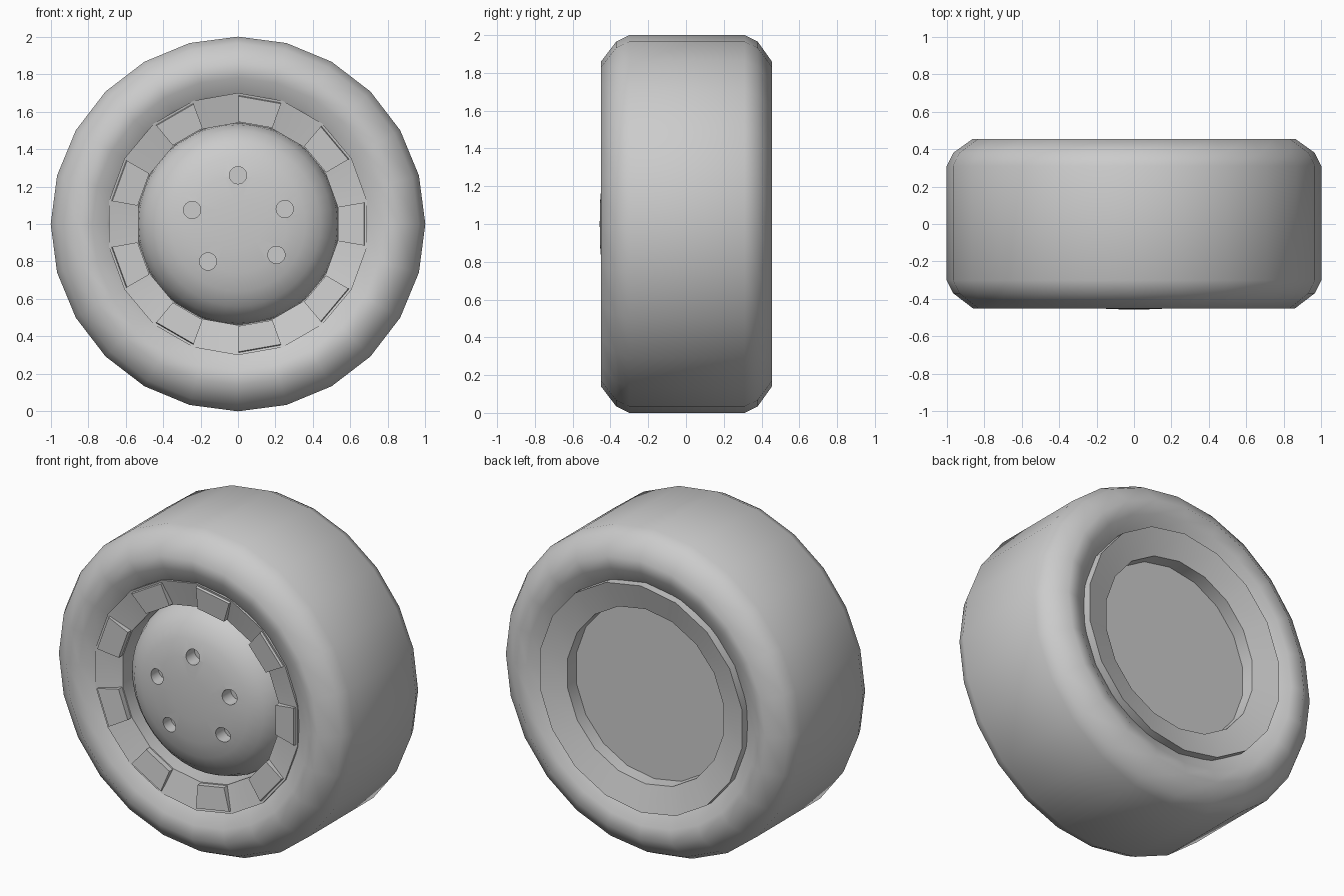
import bpy, bmesh, math

cube = bpy.data.objects.get("Cube")
if cube:
    bpy.data.objects.remove(cube)

grey = bpy.data.materials.new("plain grey")
grey.use_nodes = True
grey.diffuse_color = (0.6, 0.6, 0.6, 1)
grey.node_tree.nodes["Principled BSDF"].inputs["Base Color"].default_value = (0.6, 0.6, 0.6, 1)


def polar(r, y, degrees):
    """Point around the axle, measured clockwise from the top."""
    a = math.radians(degrees)
    return (r * math.sin(a), y, 1 + r * math.cos(a))


def finish(name, bm):
    bmesh.ops.recalc_face_normals(bm, faces=bm.faces)
    mesh = bpy.data.meshes.new(name)
    bm.to_mesh(mesh)
    bm.free()
    obj = bpy.data.objects.new(name, mesh)
    bpy.context.collection.objects.link(obj)
    mesh.materials.append(grey)
    return obj


def shade(obj, angle):
    bpy.ops.object.select_all(action="DESELECT")
    obj.select_set(True)
    bpy.context.view_layer.objects.active = obj
    bpy.ops.object.shade_smooth_by_angle(angle=math.radians(angle))


def lathe(name, profile, sides, loop=False):
    """(radius, y) profile turned around the axle."""
    bm = bmesh.new()
    rings = [[bm.verts.new(polar(r, y, 360 * i / sides)) for i in range(sides)]
             for r, y in profile]
    following = rings[1:] + (rings[:1] if loop else [])
    for a, b in zip(rings, following):
        for i in range(sides):
            j = (i + 1) % sides
            bm.faces.new((a[i], a[j], b[j], b[i]))
    bmesh.ops.remove_doubles(bm, verts=bm.verts, dist=0.0001)
    return finish(name, bm)


# Tyre with bevelled shoulders and slightly dished side walls
tyre_profile = [(0.67, -0.375), (0.70, -0.395), (0.78, -0.435), (0.86, -0.45),
                (0.965, -0.37), (1.0, -0.30), (1.0, 0.31), (0.965, 0.38),
                (0.86, 0.455), (0.78, 0.44), (0.70, 0.39), (0.67, 0.375)]
shade(lathe("tyre", tyre_profile, 24, loop=True), 60)

# Rim: shallow conical dish and stepped well on both sides
rim_profile = [(0, -0.20), (0.54, -0.20), (0.54, -0.365), (0.70, -0.405),
               (0.70, 0.44), (0.54, 0.395), (0.54, 0.31), (0, 0.31)]
shade(lathe("rim", rim_profile, 18), 30)

# Raised plates on every other facet of the front dish
plate_layers = [((0.69, -0.39), (0.545, -0.355)),
                ((0.682, -0.416), (0.545, -0.40))]
for k in range(9):
    bm = bmesh.new()
    low, high = [
        [bm.verts.new(polar(r, y, 40 * k + a))
         for (r, y), angles in zip(layer, ((0.3, 19.7), (19.7, 0.3))) for a in angles]
        for layer in plate_layers]
    bm.faces.new(low)
    bm.faces.new(high)
    for i in range(4):
        j = (i + 1) % 4
        bm.faces.new((low[i], low[j], high[j], high[i]))
    finish(f"rim_plate_{k + 1}", bm)

# Domed hub, nearly flat in the middle and steep at its edge
hub_profile = [(0, -0.457), (0.13, -0.454), (0.26, -0.443), (0.36, -0.42),
               (0.44, -0.382), (0.50, -0.32), (0.53, -0.25), (0.54, -0.18), (0, -0.18)]
hub = lathe("hub", hub_profile, 40)

# Bolt holes sunk into the hub
holes = [(0, 1.26), (0.25, 1.08), (0.205, 0.835), (-0.16, 0.80), (-0.245, 1.075)]
for x, z in holes:
    bpy.ops.mesh.primitive_cylinder_add(vertices=24, radius=0.046, depth=0.2,
                                        location=(x, -0.46, z), rotation=(math.pi / 2, 0, 0))
    cutter = bpy.context.object
    cutter.data.materials.append(grey)
    cut = hub.modifiers.new("bolt_hole", "BOOLEAN")
    cut.operation = "DIFFERENCE"
    cut.solver = "EXACT"
    cut.object = cutter
    bpy.context.view_layer.objects.active = hub
    bpy.ops.object.modifier_apply(modifier=cut.name)
    bpy.data.objects.remove(cutter)
shade(hub, 35)
